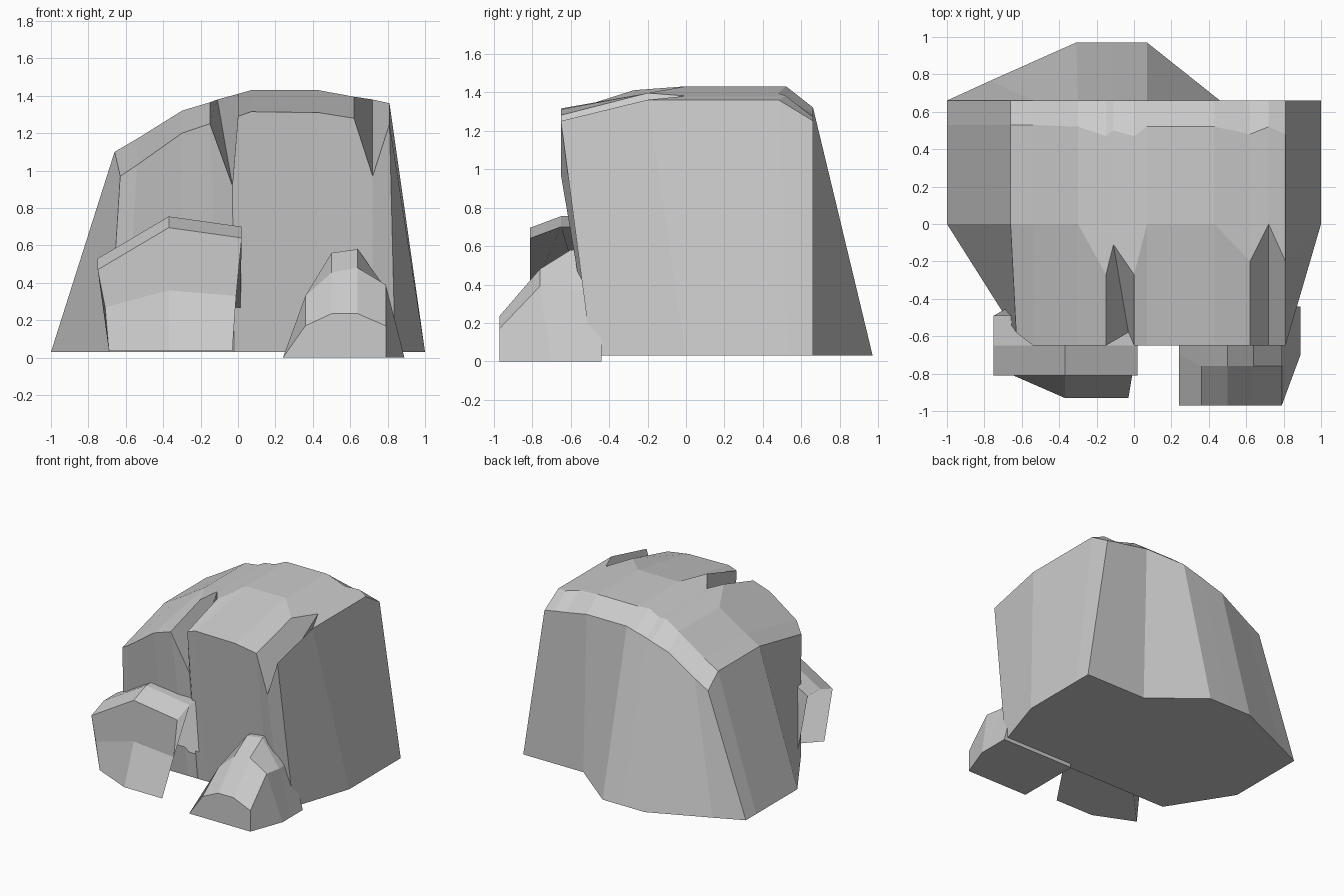
import bpy, bmesh


def shell(name, columns):
    """Skin a grid of points given column by column, then close the underside."""
    bm = bmesh.new()
    grid = [[bm.verts.new(p) for p in col] for col in columns]
    n, m = len(grid), len(grid[0])
    for i in range(n - 1):
        for j in range(m - 1):
            bm.faces.new((grid[i][j], grid[i + 1][j], grid[i + 1][j + 1], grid[i][j + 1]))
    rim = ([c[0] for c in grid] + grid[-1][1:]
           + [c[-1] for c in grid[-2::-1]] + grid[0][-2:0:-1])
    bm.faces.new(rim)
    bmesh.ops.remove_doubles(bm, verts=bm.verts, dist=0.001)
    bmesh.ops.recalc_face_normals(bm, faces=bm.faces)
    me = bpy.data.meshes.new(name)
    bm.to_mesh(me)
    bm.free()
    ob = bpy.data.objects.new(name, me)
    bpy.context.collection.objects.link(ob)
    return ob


# Main boulder: x, crest z, front bend y, back bend y, front lip z, back foot (x, y)
Z0 = 0.03
profile = [
    (-0.66, 1.10, 0.00, 0.53, 0.97, -1.00, 0.66),
    (-0.54, 1.17, 0.00, 0.53, 1.03, -0.77, 0.765),
    (-0.30, 1.32, 0.00, 0.52, 1.20, -0.31, 0.97),
    (-0.15, 1.365, -0.27, 0.47, 1.25, -0.16, 0.97),
    (-0.11, 1.38, -0.11, 0.50, 0.92, -0.11, 0.97),
    (0.00, 1.41, -0.27, 0.47, 1.29, 0.00, 0.97),
    (0.07, 1.43, 0.00, 0.52, 1.315, 0.07, 0.97),
    (0.43, 1.43, 0.00, 0.52, 1.31, 0.46, 0.66),
    (0.62, 1.395, -0.20, 0.48, 1.28, 0.74, 0.66),
    (0.72, 1.38, 0.00, 0.52, 0.97, 0.87, 0.66),
    (0.81, 1.36, -0.20, 0.48, 1.25, 1.00, 0.66),
]
# The cracks and chipped corner shift a few lip points
lip = {-0.66: (-0.63, -0.58), -0.11: (-0.03, -0.58)}
foot = {-0.66: -0.69, -0.54: -0.60, -0.15: -0.10, -0.11: -0.02, 0.81: 0.84}


def side(x, front_x):
    return [(front_x, -0.49, Z0), (front_x, -0.49, Z0), (x, 0, Z0),
            (x, 0.53, Z0), (x, 0.66, Z0), (x, 0.66, Z0)]


cols = [side(-1, -0.69)]
for x, z, yf, yb, zf, bx, by in profile:
    lx, ly = lip.get(x, (x, -0.65))
    cols.append([(foot.get(x, x), -0.49, Z0), (lx, ly, zf), (x, yf, z),
                 (x, yb, z), (x, 0.66, z - 0.11), (bx, by, Z0)])
cols.append(side(1, 0.84))
shell("main_boulder", cols)

# Left rock: foot, belly, front edge, ridge, back, running into the boulder
cols = []
for fx, fy, bx, bz, x, z in [(-0.69, -0.79, -0.71, 0.27, -0.75, 0.53),
                             (-0.37, -0.93, -0.37, 0.36, -0.37, 0.755),
                             (-0.03, -0.93, -0.01, 0.33, 0.02, 0.70)]:
    cols.append([(fx, fy, 0.035), (bx, -0.81, bz), (x, -0.81, z - 0.06),
                 (x, -0.65, z), (x, -0.49, z), (x, -0.45, 0.035)])
# Pull the side walls in toward the base at the back
for c, bx in ((cols[0], -0.68), (cols[2], 0.01)):
    c[-1] = (bx, -0.45, 0.035)
shell("left_rock", cols)

# Right rock: low pointed stone with a spreading base
cols = [[(0.24, y, 0) for y in (-0.97, -0.97, -0.70, -0.60, -0.44, -0.44)]]
for x, z1, z2, z3 in [(0.36, 0.17, 0.33, 0.33), (0.50, 0.235, 0.455, 0.56),
                      (0.64, 0.235, 0.48, 0.58), (0.79, 0.17, 0.39, 0.37)]:
    cols.append([(x, -0.97, 0), (x, -0.97, z1), (x, -0.76, z2),
                 (x, -0.60, z3), (x, -0.44, z3), (x, -0.44, 0)])
cols.append([(0.79, -0.97, 0), (0.79, -0.97, 0), (0.89, -0.70, 0),
             (0.89, -0.60, 0), (0.89, -0.44, 0), (0.89, -0.44, 0)])
shell("right_rock", cols)
